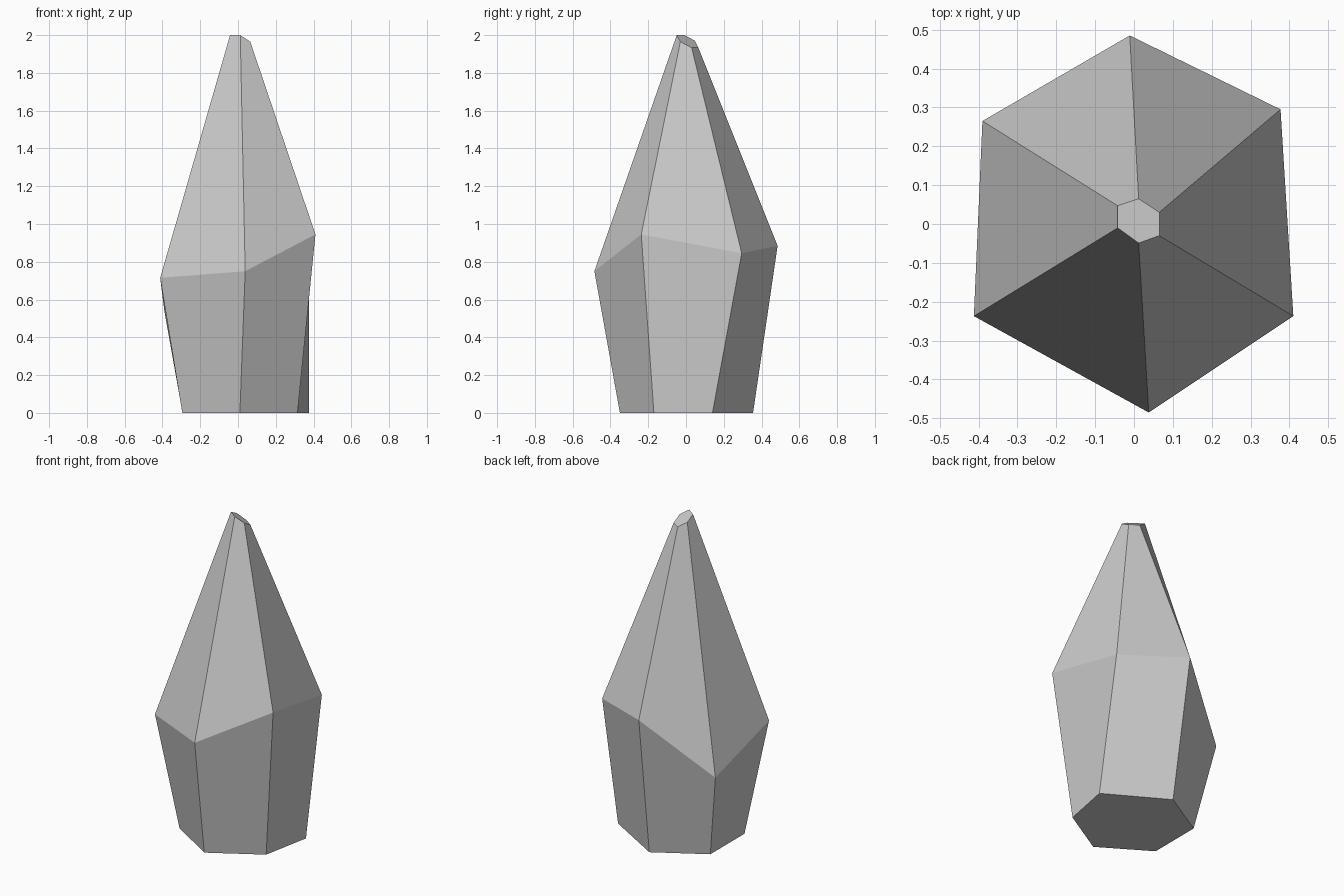
import bpy, bmesh

if "Cube" in bpy.data.objects:
    bpy.data.objects.remove(bpy.data.objects["Cube"])

# Irregular six-sided rings, bottom to top, each starting at the front corner
base = [(.01, -.35, 0), (.315, -.17, 0), (.375, .14, 0),
        (.007, .355, 0), (-.294, .178, 0), (-.295, -.16, 0)]
belly = [(.038, -.485, .75), (.41, -.237, .945), (.377, .295, .845),
         (-.011, .485, .885), (-.39, .265, .54), (-.412, -.237, .715)]
tip = [(.012, -.049, 2), (.065, -.03, 1.965), (.065, .03, 1.933),
       (.012, .065, 1.935), (-.042, .047, 1.971), (-.042, -.01, 2)]

# Crystal body: bridge neighbouring rings and cap both ends
bm = bmesh.new()
rings = [[bm.verts.new(p) for p in ring] for ring in (base, belly, tip)]
for low, high in zip(rings, rings[1:]):
    for i in range(6):
        j = (i + 1) % 6
        bm.faces.new((low[i], low[j], high[j], high[i]))
bm.faces.new(rings[0][::-1])
bm.faces.new(rings[-1])
bmesh.ops.recalc_face_normals(bm, faces=bm.faces)

mesh = bpy.data.meshes.new("crystal")
bm.to_mesh(mesh)
bm.free()
bpy.context.collection.objects.link(bpy.data.objects.new("crystal", mesh))
